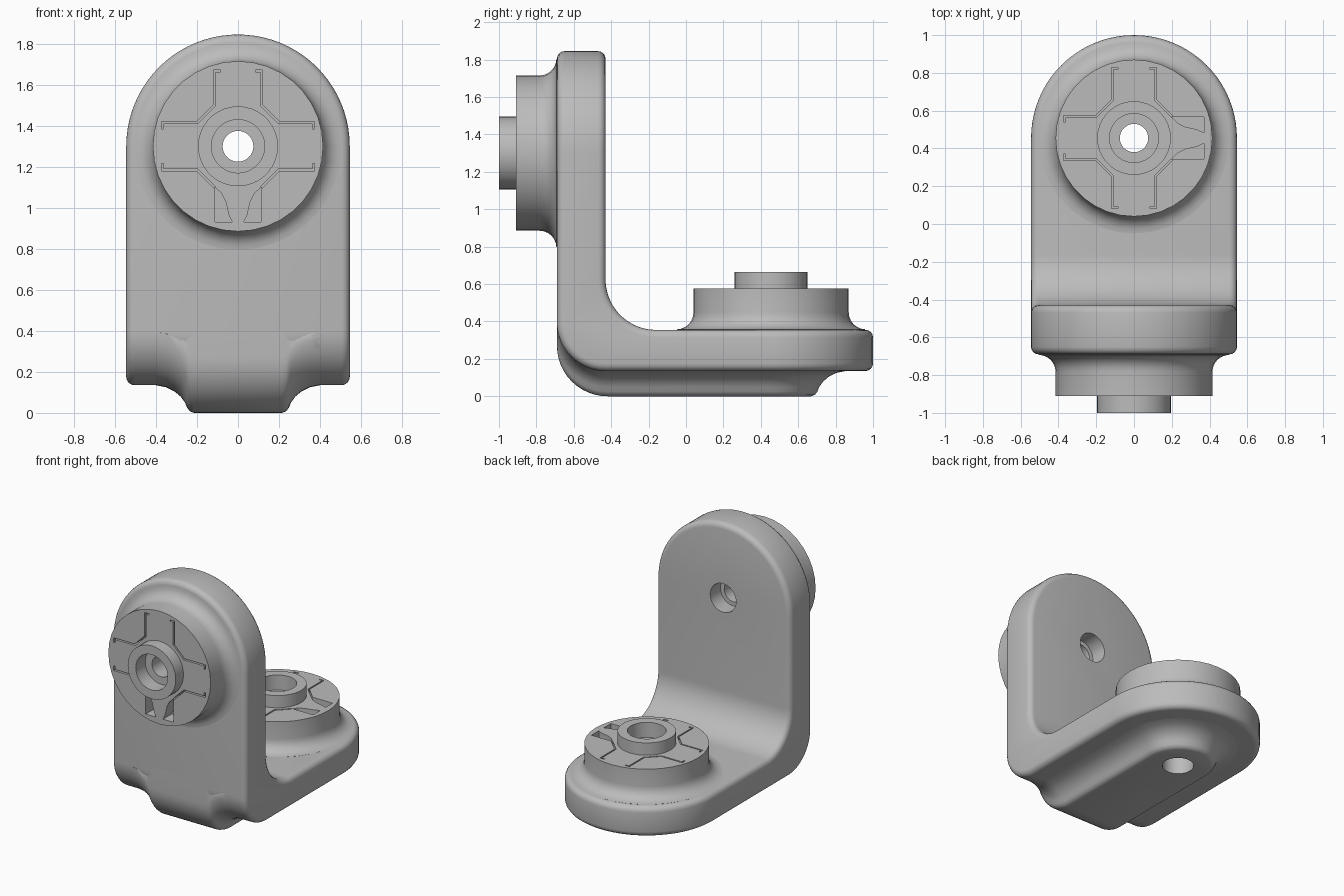
import bpy, bmesh
from math import sin, cos, pi, radians, hypot
from mathutils import Matrix

cube = bpy.data.objects.get("Cube")
if cube:
    bpy.data.objects.remove(cube, do_unlink=True)

grey = bpy.data.materials.new("plain grey")
grey.use_nodes = True
grey.diffuse_color = (0.5, 0.5, 0.5, 1)
grey.node_tree.nodes["Principled BSDF"].inputs["Base Color"].default_value = (0.5, 0.5, 0.5, 1)

HALF = 0.545          # half width of both plates
UP, BACK = 1.30, 0.455  # boss centres on the upright and the base


def make(name, verts, faces, dissolve=False):
    bm = bmesh.new()
    vs = [bm.verts.new(v) for v in verts]
    for f in faces:
        bm.faces.new([vs[i] for i in f])
    bmesh.ops.remove_doubles(bm, verts=bm.verts[:], dist=1e-5)
    if dissolve:
        bmesh.ops.dissolve_limit(bm, angle_limit=radians(1), verts=bm.verts[:], edges=bm.edges[:])
    bmesh.ops.recalc_face_normals(bm, faces=bm.faces[:])
    mesh = bpy.data.meshes.new(name)
    bm.to_mesh(mesh)
    bm.free()
    mesh.materials.append(grey)
    ob = bpy.data.objects.new(name, mesh)
    bpy.context.collection.objects.link(ob)
    return ob


def activate(ob):
    bpy.ops.object.select_all(action='DESELECT')
    ob.select_set(True)
    bpy.context.view_layer.objects.active = ob


def apply(ob, kind, **settings):
    mod = ob.modifiers.new(kind.lower(), kind)
    for key, value in settings.items():
        setattr(mod, key, value)
    activate(ob)
    bpy.ops.object.modifier_apply(modifier=mod.name)


def cut(ob, cutter):
    apply(ob, 'BOOLEAN', operation='DIFFERENCE', solver='EXACT', use_self=True, object=cutter)
    bpy.data.objects.remove(cutter, do_unlink=True)


def prism(name, outlines, low, high):
    verts, faces = [], []
    for pts in outlines:
        b, n = len(verts), len(pts)
        verts += [(x, y, low) for x, y in pts] + [(x, y, high) for x, y in pts]
        faces += [list(range(b, b + n)), list(range(b + n, b + 2 * n))]
        faces += [(b + i, b + (i + 1) % n, b + n + (i + 1) % n, b + n + i) for i in range(n)]
    ob = make(name, verts, faces)
    ob.hide_render = True
    return ob


def bore_hole(ob, matrix):
    circle = [(0.105 * cos(i * pi / 16), 0.105 * sin(i * pi / 16)) for i in range(32)]
    cutter = prism("hole_cutter", [circle], -0.6, 0.1)
    cutter.data.transform(matrix)
    cut(ob, cutter)


FRONT = Matrix.Translation((0, -0.69, UP)) @ Matrix.Rotation(pi / 2, 4, 'X')
TOP = Matrix.Translation((0, BACK, 0.355)) @ Matrix.Rotation(pi / 2, 4, 'Z')


# Bent plate: stations from the upright's round top to the base's round end
def bend(cy, cz, r, a):
    return cy - r * cos(a), cz - r * sin(a)


steps = [i * pi / 40 for i in range(21)]
stations = []
for a in steps:
    z = UP + HALF * cos(a)
    stations.append(((-0.69, z), (-0.43, z), HALF * sin(a)))
for a in steps:
    stations.append((bend(-0.43, 0.395, 0.26, a), bend(-0.16, 0.625, 0.27, a), HALF))
for a in steps:
    y = BACK + HALF * sin(a)
    stations.append(((y, 0.135), (y, 0.355), HALF * cos(a) if a < steps[-1] else 0))

verts, faces = [], []
for outer, inner, w in stations:
    verts += [(-w, *outer), (w, *outer), (w, *inner), (-w, *inner)]
for i in range(len(stations) - 1):
    for k in range(4):
        m = (k + 1) % 4
        faces.append((4 * i + k, 4 * i + m, 4 * i + 4 + m, 4 * i + 4 + k))
# collapse the zero-width end stations before making faces
keys = {}
index = [keys.setdefault(tuple(round(c, 5) + 0.0 for c in v), len(keys)) for v in verts]
clean = []
for f in faces:
    g = list(dict.fromkeys(index[i] for i in f))
    if len(g) > 2:
        clean.append(g)
plate = make("bent_plate", list(keys), clean, dissolve=True)
apply(plate, 'BEVEL', width=0.04, segments=4, limit_method='ANGLE',
      angle_limit=radians(40), use_clamp_overlap=False)
bore_hole(plate, FRONT)
bore_hole(plate, TOP)

# Rib under the base: layers from its flat underside, flaring into the plate
layers = [(0, 0.215), (0.008, 0.235), (0.025, 0.248), (0.05, 0.258), (0.08, 0.28),
          (0.105, 0.31), (0.125, 0.35), (0.135, 0.40), (0.17, 0.41)]
verts, faces = [], []
for h, w in layers:
    t = h / 0.135
    path = [(-0.69 + 0.3 * h, 0.44)]
    path += [bend(-0.42 - 0.01 * t, 0.27 + 0.125 * t, 0.27 - 0.01 * t, i * pi / 24) for i in range(13)]
    z = path[-1][1]
    ring = [(w, *p) for p in path]
    ring += [(w * cos(i * pi / 23), BACK + w * sin(i * pi / 23), z) for i in range(24)]
    ring += [(-w, *p) for p in reversed(path)]
    verts += ring
n = len(ring)
for k in range(len(layers) - 1):
    b = k * n
    faces += [(b + i, b + (i + 1) % n, b + n + (i + 1) % n, b + n + i) for i in range(n)]
for b in (0, n * (len(layers) - 1)):
    faces += [(b + i, b + i + 1, b + n - 2 - i, b + n - 1 - i) for i in range(n // 2 - 1)]
rib = make("base_rib", verts, faces)
bore_hole(rib, TOP)


# Groove outline: a thin mitred strip along a path
def strip(path, half):
    sides = ([], [])
    for i, (x, y) in enumerate(path):
        normals = []
        for j in (i - 1, i):
            if 0 <= j < len(path) - 1:
                dx, dy = path[j + 1][0] - path[j][0], path[j + 1][1] - path[j][1]
                d = hypot(dx, dy)
                normals.append((-dy / d, dx / d))
        (ax, ay), (bx, by) = normals[0], normals[-1]
        s = half / (1 + ax * bx + ay * by)
        for side, sign in zip(sides, (1, -1)):
            side.append((x + sign * s * (ax + bx), y + sign * s * (ay + by)))
    return sides[0] + sides[1][::-1]


# Turned boss with a hub, and a cross of narrow grooves cut in its face
def boss(name, matrix):
    profile = [(0.075, -0.14), (0.50, -0.14), (0.50, 0)]
    profile += [(0.505 - 0.09 * sin(i * pi / 12), 0.093 - 0.09 * cos(i * pi / 12)) for i in range(7)]
    profile += [(0.415, 0.22), (0.195, 0.22), (0.195, 0.31), (0.13, 0.31), (0.13, 0.20), (0.075, 0.20)]
    seg, m = 36, len(profile)
    verts = [(r * cos(2 * pi * i / seg), r * sin(2 * pi * i / seg), z)
             for i in range(seg) for r, z in profile]
    faces = [(i * m + k, i * m + (k + 1) % m, (i + 1) % seg * m + (k + 1) % m, (i + 1) % seg * m + k)
             for i in range(seg) for k in range(m)]
    ob = make(name, verts, faces)
    groove = [(0.085, 0.368), (0.115, 0.368), (0.115, 0.2), (0.2, 0.115), (0.368, 0.115), (0.368, 0.085)]
    wedge = [(0.112, -0.2), (0.112, -0.37), (0.028, -0.37), (0.045, -0.335), (0.06, -0.27), (0.08, -0.23)]
    outlines = []
    for s in (1, -1):
        outlines.append(strip([(s * x, y) for x, y in groove], 0.005))
        outlines.append(strip([(s * x, -y) for x, y in groove[2:]], 0.005))
        outlines.append([(s * x, y) for x, y in wedge])
    cut(ob, prism("groove_cutter", outlines, 0.12, 0.26))
    ob.data.transform(matrix)
    return ob


parts = [plate, rib, boss("front_boss", FRONT), boss("top_boss", TOP)]
for ob in parts:
    activate(ob)
    bpy.ops.object.shade_smooth_by_angle(angle=radians(35))
